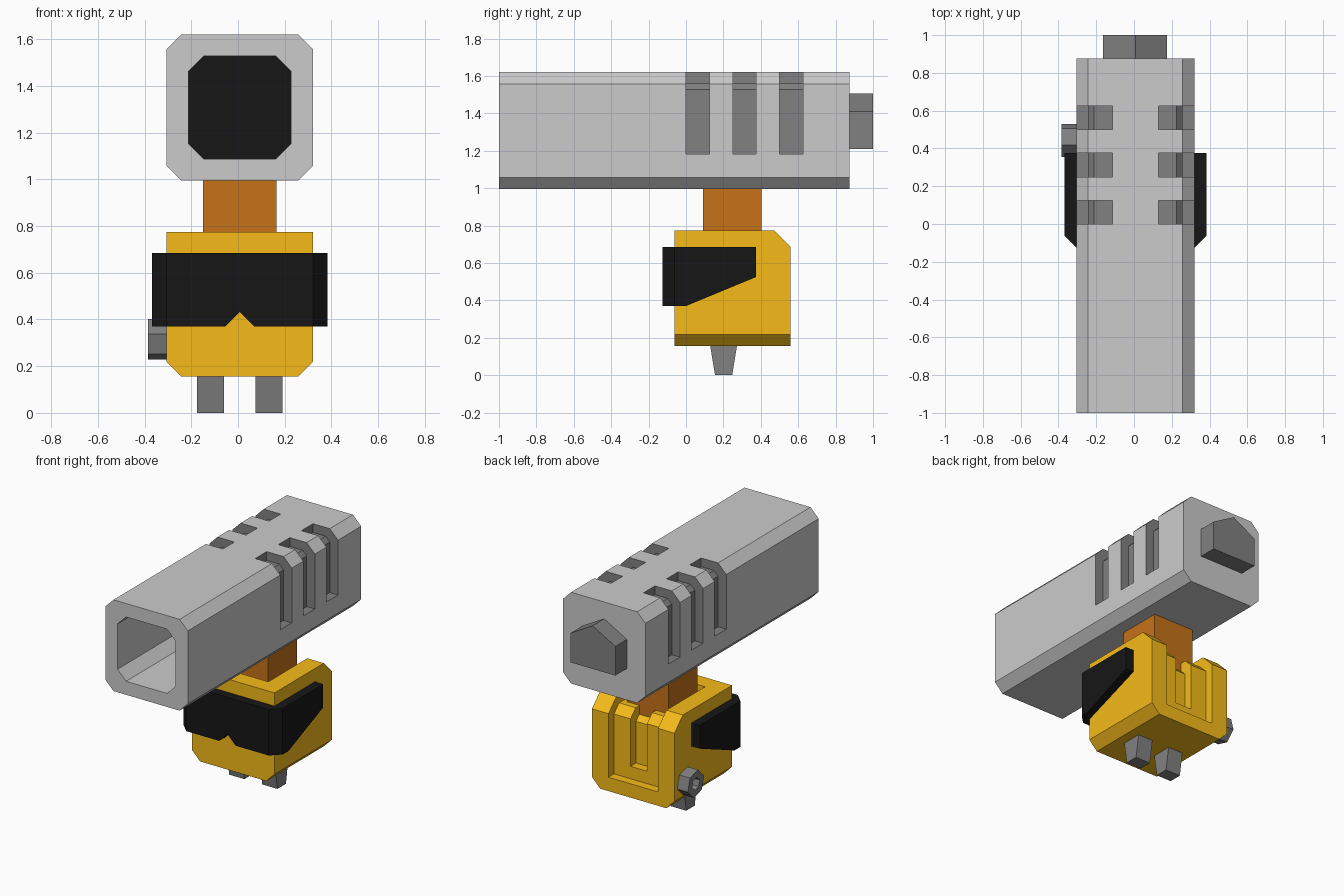
import bpy, bmesh, math
from mathutils import Vector

if "Cube" in bpy.data.objects:
    bpy.data.objects.remove(bpy.data.objects["Cube"])

CX = 0.0075  # symmetry plane of the main parts


def mat(name, r, g, b):
    m = bpy.data.materials.new(name)
    m.diffuse_color = (r, g, b, 1)
    m.use_nodes = True
    m.node_tree.nodes["Principled BSDF"].inputs["Base Color"].default_value = m.diffuse_color
    return m


LIGHT = mat("light_grey", 0.62, 0.62, 0.62)
DARK = mat("dark_grey", 0.22, 0.22, 0.22)
YELLOW = mat("yellow", 0.92, 0.5, 0.01)
ORANGE = mat("orange", 0.57, 0.17, 0.01)
BLACK = mat("black", 0.008, 0.008, 0.008)


def prism(name, pts, axis, lo, hi, material, planes=()):
    """Extrude a 2D profile along an axis, then slice off corners by (point, outward normal)."""
    def place(p, t):
        return {"x": (t, p[0], p[1]), "y": (p[0], t, p[1]), "z": (p[0], p[1], t)}[axis]
    bm = bmesh.new()
    a = [bm.verts.new(place(p, lo)) for p in pts]
    b = [bm.verts.new(place(p, hi)) for p in pts]
    bm.faces.new(a)
    bm.faces.new(b[::-1])
    n = len(pts)
    for i in range(n):
        bm.faces.new((a[i], b[i], b[(i + 1) % n], a[(i + 1) % n]))
    for co, no in planes:
        bmesh.ops.bisect_plane(bm, geom=bm.verts[:] + bm.edges[:] + bm.faces[:],
                               plane_co=Vector(co), plane_no=Vector(no), clear_outer=True)
        bmesh.ops.holes_fill(bm, edges=[e for e in bm.edges if e.is_boundary], sides=0)
    bmesh.ops.recalc_face_normals(bm, faces=bm.faces[:])
    me = bpy.data.meshes.new(name)
    bm.to_mesh(me)
    bm.free()
    me.materials.append(material)
    ob = bpy.data.objects.new(name, me)
    bpy.context.collection.objects.link(ob)
    return ob


def cut(target, cutter):
    cutter.hide_render = True
    mod = target.modifiers.new("cut", "BOOLEAN")
    mod.operation = "DIFFERENCE"
    mod.solver = "EXACT"
    mod.material_mode = "TRANSFER"
    mod.object = cutter
    bpy.context.view_layer.objects.active = target
    bpy.ops.object.modifier_apply(modifier=mod.name)
    bpy.data.objects.remove(cutter)


def octagon(cx, cz, h, c):
    k = h - c
    return [(cx + x, cz + z) for x, z in
            ((-k, -h), (k, -h), (h, -k), (h, k), (k, h), (-k, h), (-h, k), (-h, -k))]


def ring(cy, cz, r, n, start):
    return [(cy + r * math.cos(start + i * math.tau / n),
             cz + r * math.sin(start + i * math.tau / n)) for i in range(n)]


# Hollow chamfered barrel with a black plate deep inside
CZ = 1.3075
barrel = prism("barrel", octagon(CX, CZ, 0.3125, 0.0625), "y", -1.0, 0.875, LIGHT)
cut(barrel, prism("bore_cutter", octagon(CX, CZ, 0.22, 0.065), "y", -1.2, 0.5, LIGHT))
prism("bore_plate", octagon(CX, CZ, 0.22, 0.065), "y", 0.49, 0.51, BLACK)

# Three dark slots wrapped over each upper edge of the barrel
slot = [(0.1225, 1.8), (0.1225, 1.56), (0.2185, 1.56), (0.25, 1.5285),
        (0.25, 1.1825), (0.5, 1.1825), (0.5, 1.8)]
for s in (-1, 1):
    for y in (0.0, 0.25, 0.5):
        cut(barrel, prism("slot_cutter", [(CX + s * x, z) for x, z in slot],
                          "y", y, y + 0.125, DARK))

# Five-sided knob on the rear of the barrel
prism("rear_knob", [(-0.165, 1.21), (0.175, 1.21), (0.175, 1.41), (CX, 1.505), (-0.165, 1.41)],
      "y", 0.865, 1.0, DARK)

# Body block, chamfered below and at the upper back edge
side = [(-0.0625, 0.155), (0.56, 0.155), (0.56, 0.685), (0.47, 0.775), (-0.0625, 0.775)]
body = prism("body", side, "x", CX - 0.3125, CX + 0.3125, YELLOW,
             [((CX + s * 0.3125, 0, 0.2175), (s, 0, -1)) for s in (-1, 1)])

# Nested recesses wrapping over the back edge of the body
outer = [(0.05, 0.95), (0.05, 0.715), (0.445, 0.715), (0.5, 0.66), (0.5, 0.25), (0.8, 0.25), (0.8, 0.95)]
inner = [(0.2, 0.95), (0.2, 0.655), (0.405, 0.655), (0.44, 0.62), (0.44, 0.335), (0.8, 0.335), (0.8, 0.95)]
for pts, w in ((outer, 0.1875), (inner, 0.0625)):
    cut(body, prism("recess_cutter", pts, "x", CX - w, CX + w, YELLOW))

# Neck joining body and barrel
prism("neck", [(-0.15, 0.09), (0.165, 0.09), (0.165, 0.4025), (-0.15, 0.4025)],
      "z", 0.6, 1.01, ORANGE)

# Wrap-around visor with slanted lower sides and a small centre notch
half = [(0.3125, -0.125), (0.375, -0.0625), (0.375, 0.375), (0.305, 0.375), (0.305, -0.055)]
plan = [(CX + x, y) for x, y in half] + [(CX - x, y) for x, y in reversed(half)]
visor = prism("visor", plan, "z", 0.37, 0.685, BLACK,
              [((0, 0.0, 0.37), (0, 0.155, -0.375))])
cut(visor, prism("notch_cutter", [(CX - 0.0825, 0.35), (CX, 0.4325), (CX + 0.0825, 0.35)],
                 "y", -0.3, 0.0, BLACK))

# Hexagonal socket bolt on the left side
bolt = prism("side_bolt", ring(0.4425, 0.315, 0.0905, 6, math.radians(45)), "x", -0.385, -0.3, DARK)
cut(bolt, prism("socket_cutter", ring(0.4425, 0.315, 0.042, 6, math.radians(45)),
                "x", -0.45, -0.325, DARK))

# Two tapered feet
for name, s in (("left_foot", -1), ("right_foot", 1)):
    x = CX + s * 0.125
    prism(name, [(0.155, 0), (0.247, 0), (0.273, 0.16), (0.129, 0.16)],
          "x", x - 0.0575, x + 0.0575, DARK)
